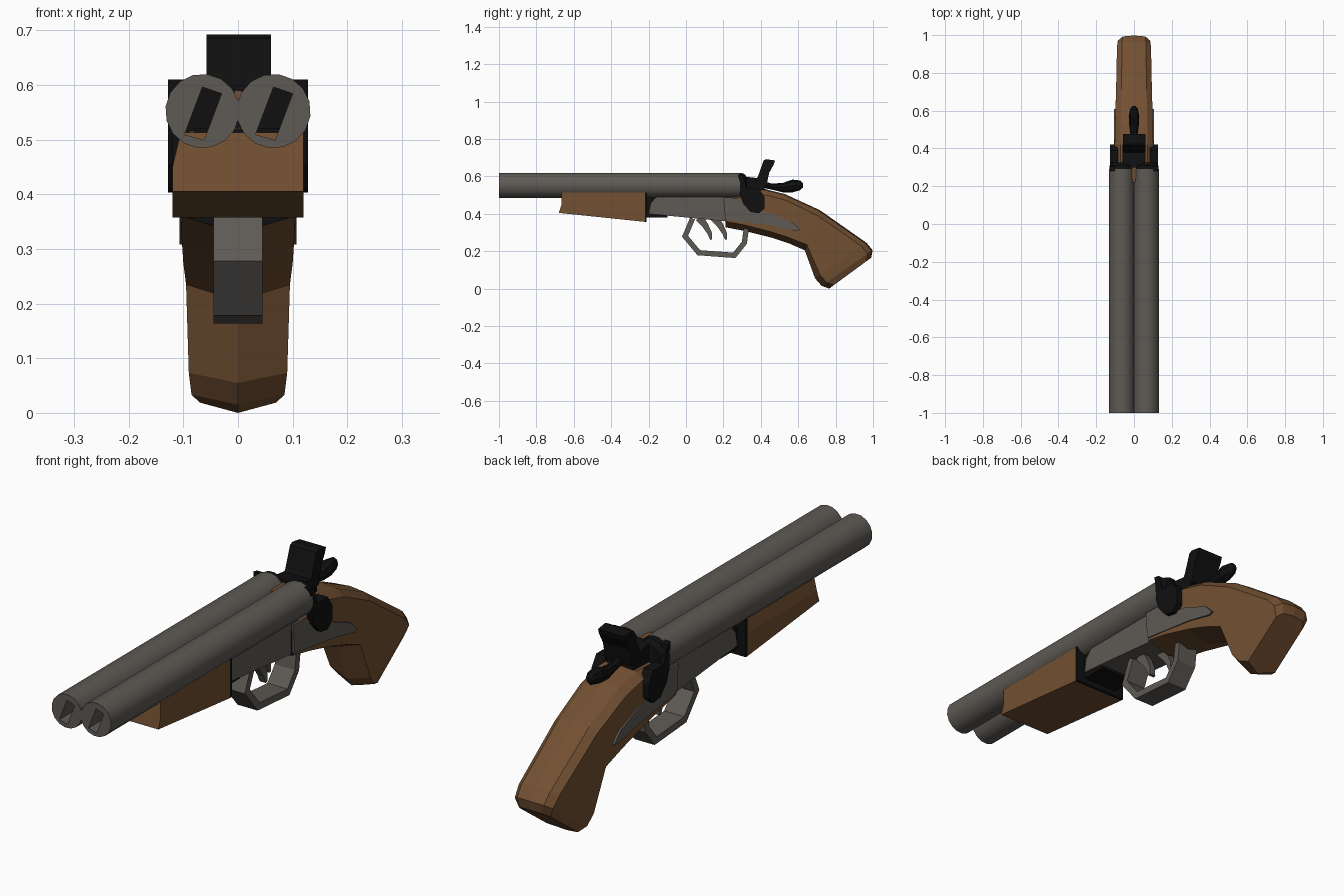
import bpy, bmesh, math
from mathutils import Vector

if "Cube" in bpy.data.objects:
    bpy.data.objects.remove(bpy.data.objects["Cube"])


def material(name, rgb):
    m = bpy.data.materials.new(name)
    m.diffuse_color = (*rgb, 1)
    m.use_nodes = True
    m.node_tree.nodes["Principled BSDF"].inputs["Base Color"].default_value = m.diffuse_color
    return m


WOOD = material("brown wood", (0.17, 0.08, 0.032))
STEEL = material("grey steel", (0.112, 0.102, 0.09))
BLACK = material("black iron", (0.005, 0.005, 0.005))


def finish(name, bm, mats, smooth=None):
    bmesh.ops.recalc_face_normals(bm, faces=bm.faces)
    mesh = bpy.data.meshes.new(name)
    bm.to_mesh(mesh)
    bm.free()
    for m in mats:
        mesh.materials.append(m)
    ob = bpy.data.objects.new(name, mesh)
    bpy.context.collection.objects.link(ob)
    if smooth:
        bpy.ops.object.select_all(action='DESELECT')
        ob.select_set(True)
        bpy.context.view_layer.objects.active = ob
        bpy.ops.object.shade_smooth_by_angle(angle=math.radians(smooth))
    return ob


def loft(bm, rings, caps=True):
    """Skin a list of closed point rings."""
    vs = [[bm.verts.new(p) for p in r] for r in rings]
    n = len(vs[0])
    for a, b in zip(vs, vs[1:]):
        for i in range(n):
            bm.faces.new((a[i], a[(i + 1) % n], b[(i + 1) % n], b[i]))
    if caps:
        bm.faces.new(vs[0])
        bm.faces.new(vs[-1])
    return vs


def prism(name, pts, x0, x1, mat, smooth=None):
    """Side profile of (y, z) points extruded across x."""
    bm = bmesh.new()
    loft(bm, [[(x, y, z) for y, z in pts] for x in (x0, x1)])
    return finish(name, bm, [mat], smooth)


def ribbon(path, widths):
    """Thicken a (y, z) path into a closed profile."""
    pts = [Vector(p) for p in path]
    left, right = [], []
    for i, p in enumerate(pts):
        a = (p - pts[i - 1]).normalized() if i else None
        b = (pts[i + 1] - p).normalized() if i < len(pts) - 1 else None
        d = ((a or b) + (b or a)).normalized()
        n = Vector((-d.y, d.x)) * widths[i] / max(0.6, d.dot(a or b))
        left.append(tuple(p + n))
        right.append(tuple(p - n))
    return left + right[::-1]


# Barrels: round tubes with slanted four-sided bores
BORE = [(-.033, -.043), (.003, -.053), (.035, .032), (0, .044)]
for side, cx in (("left", -0.065), ("right", 0.065)):
    bm = bmesh.new()
    cz, r = 0.552, 0.068
    angs = [math.radians(195 + 22.5 * i) for i in range(16)]
    rings = [[(cx + r * math.cos(a), y, cz + r * math.sin(a)) for a in angs]
             for y in (-1, 0.29)]
    outer = loft(bm, rings, caps=False)
    bm.faces.new(outer[1])
    bore = loft(bm, [[(cx + x, y, cz + z) for x, z in BORE] for y in (-1, 0.2)],
                caps=False)
    end = bm.faces.new(bore[1])
    end.material_index = 1
    for i in range(16):
        j = (i + 1) % 16
        a, b = bore[0][i // 4], bore[0][j // 4]
        bm.faces.new([outer[0][i], outer[0][j], b] + ([a] if a != b else []))
    finish(side + "_barrel", bm, [STEEL, BLACK], 35)

    # Black breech collar behind each barrel
    bm = bmesh.new()
    loft(bm, [[(cx + q * math.cos(a), y, cz + q * math.sin(a)) for a in angs]
              for y, q in ((0.285, .067), (0.31, .064), (0.325, .045))])
    finish(side + "_breech_collar", bm, [BLACK], 35)

# Dark rib between the barrels
prism("barrel_rib", [(-0.98, 0.53), (0.29, 0.53), (0.29, 0.555), (-0.98, 0.555)],
      -0.02, 0.02, BLACK)

# Fore-end: tapered wooden block with a black rear plate
bm = bmesh.new()
loft(bm, [[(-.105, y1, .513), (-.12, y1, .45), (-.12, y0, zb),
           (.12, y0, zb), (.12, y1, .45), (.12, y1, .513)]
          for y0, y1, zb in ((-.68, -.665, .405), (-.22, -.22, .357))])
finish("fore_end", bm, [WOOD])
prism("fore_end_rear_plate", [(-.222, .357), (-.21, .357), (-.21, .513), (-.222, .513)],
      -.12, .12, BLACK)
prism("fore_end_hinge", [(-.21, .38), (-.1, .38), (-.1, .52), (-.21, .52)],
      -.08, .08, BLACK)

# Receiver
prism("receiver", [(-.2, .4), (.21, .36), (.3, .35), (.3, .52), (-.12, .5),
                   (-.165, .485), (-.19, .455)], -.09, .09, STEEL)

# Stock: lofted along the grip, eight points per section, black front face
STATIONS = [  # top y, top z, bottom y, bottom z, half width
    (.21, .487, .21, .328, .102), (.31, .53, .32, .307, .104),
    (.42, .533, .46, .272, .102), (.53, .505, .55, .242, .1),
    (.715, .42, .635, .205, .095), (.965, .245, .69, .055, .09),
    (.998, .205, .725, .015, .085), (.99, .165, .765, .0, .07)]
bm = bmesh.new()
rings = []
for ty, tz, by, bz, w in STATIONS:
    t, b = Vector((0, ty, tz)), Vector((0, by, bz))
    d = (t - b).normalized()
    X = Vector((1, 0, 0))
    half = [(0.7, t - d * .006), (1, t - d * .032), (1, b + d * .032)]
    rings.append([t] + [p + X * w * k for k, p in half] + [b] +
                 [p - X * w * k for k, p in reversed(half)])
loft(bm, rings)
bm.normal_update()
for f in bm.faces:
    if max(v.co.y for v in f.verts) < .22:
        f.material_index = 1
finish("stock", bm, [WOOD, BLACK])

# Small wooden tongue between the barrels
bm = bmesh.new()
loft(bm, [[(-w, y, .55), (w, y, .55), (w, y, .59), (-w, y, .59)]
          for y, w in ((.22, .006), (.29, .016), (.33, .02))])
finish("stock_tongue", bm, [WOOD])

PANEL = [(.2, .487), (.28, .485), (.36, .42), (.45, .405), (.57, .355),
         (.61, .315), (.59, .308), (.47, .335), (.21, .37)]
HAMMER = [(.28, .61), (.305, .605), (.325, .535), (.39, .535), (.42, .49),
          (.42, .43), (.39, .403), (.345, .41), (.305, .455), (.29, .5)]
for side, s in (("left", -1), ("right", 1)):
    # Steel side plate let into the stock
    prism(side + "_side_plate", PANEL, s * .098, s * .107, STEEL)
    # Black side lock
    prism(side + "_side_lock", HAMMER, s * .085, s * .128, BLACK)

# Trigger guard: bent flat strip
guard = [(.035, .375), (-.005, .28), (.068, .192), (.258, .178), (.312, .245), (.322, .32)]
prism("trigger_guard", ribbon(guard, [.014] * 6), -.045, .045, STEEL)

# Two curved triggers
for name, y, x in (("front_trigger", .07, .02), ("rear_trigger", .15, -.02)):
    path = [(y, .38), (y + .035, .335), (y + .057, .295), (y + .064, .262)]
    prism(name, ribbon(path, [.022, .016, .012, .005]), x - .014, x + .014, STEEL)

# Break-action block, upright lever and tail
prism("action_block", [(.29, .5), (.42, .52), (.42, .56), (.39, .59), (.3, .6)],
      -.06, .06, BLACK)
prism("upright_lever", [(.35, .55), (.385, .6), (.415, .685), (.43, .692), (.476, .685),
                        (.47, .665), (.445, .62), (.43, .55)], -.058, .06, BLACK)
bm = bmesh.new()
loft(bm, [[(w * math.cos(i * math.pi / 4), y, z + h * math.sin(i * math.pi / 4))
           for i in range(8)]
          for y, z, w, h in ((.38, .565, .018, .02), (.46, .545, .016, .016),
                             (.52, .54, .025, .026), (.57, .549, .028, .034),
                             (.61, .552, .02, .026), (.625, .552, .008, .012))])
finish("lever_tail", bm, [BLACK])
